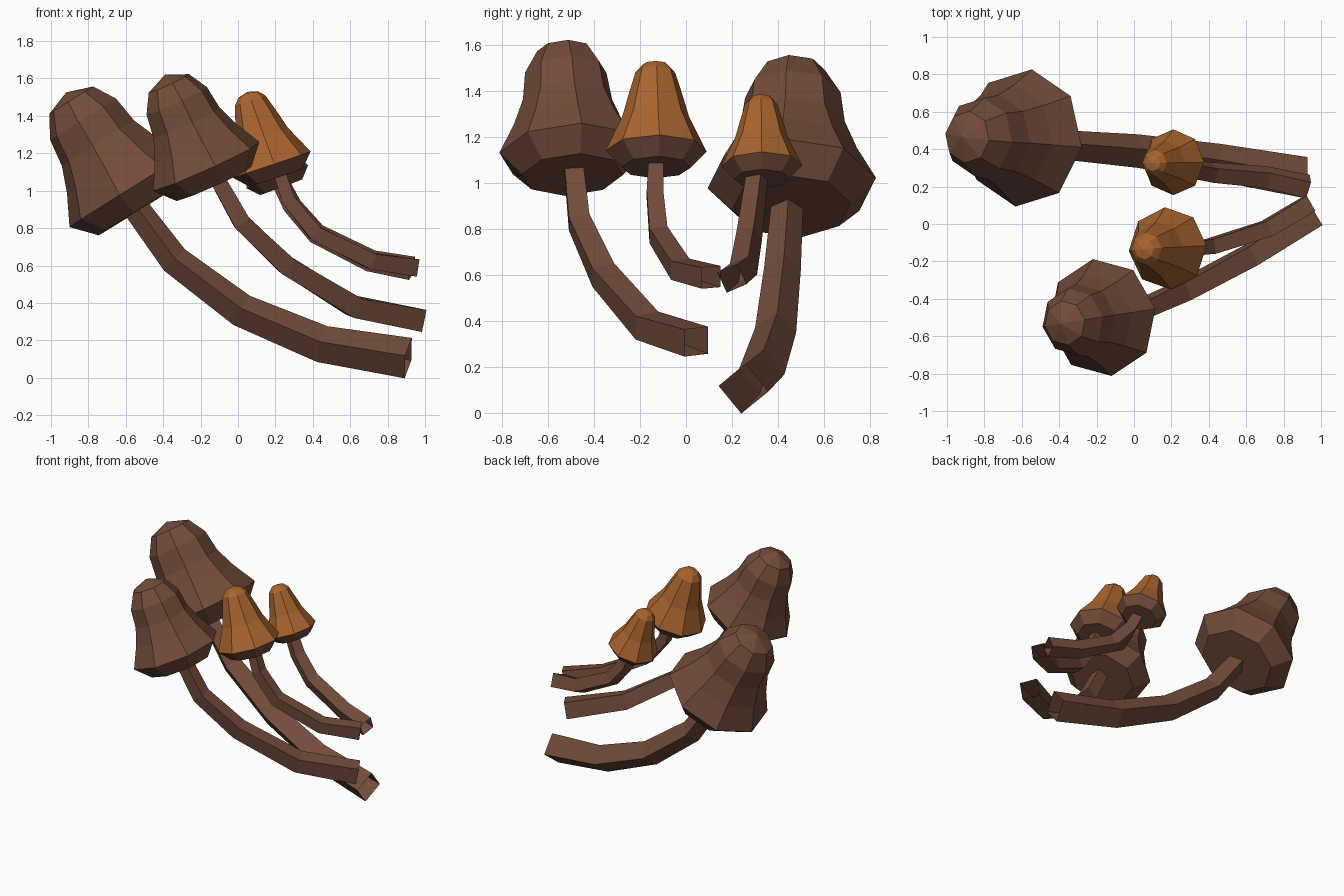
import bpy, bmesh, math
from mathutils import Vector

if "Cube" in bpy.data.objects:
    bpy.data.objects.remove(bpy.data.objects["Cube"])


def material(name, rgb):
    m = bpy.data.materials.new(name)
    m.diffuse_color = (*rgb, 1)
    m.use_nodes = True
    m.node_tree.nodes["Principled BSDF"].inputs["Base Color"].default_value = m.diffuse_color
    return m


BROWN = material("brown", (0.17, 0.072, 0.043))
ORANGE = material("orange", (0.40, 0.13, 0.028))


def finish(bm, name, mats):
    me = bpy.data.meshes.new(name)
    bm.to_mesh(me)
    bm.free()
    for m in mats:
        me.materials.append(m)
    ob = bpy.data.objects.new(name, me)
    bpy.context.collection.objects.link(ob)
    return ob


def bridge(bm, a, b):
    n = len(a)
    return [bm.faces.new((a[i], a[(i + 1) % n], b[(i + 1) % n], b[i])) for i in range(n)]


def cap(name, centre, axis, profile, tip, scale, turn, top_mat):
    """Eight-sided cap; profile is (radius, height) from underside to crown, rim second."""
    bm = bmesh.new()
    c, w = Vector(centre), Vector(axis).normalized()
    u = (Vector((1, 0, 0)) - w * w.x).normalized()
    v = w.cross(u)
    rings = []
    for r, h in profile:
        ring = []
        for i in range(8):
            a = math.radians(turn + 45 * i)
            ring.append(bm.verts.new(c + scale * (w * h + r * (u * math.cos(a) + v * math.sin(a)))))
        rings.append(ring)
    # underside and its slanted band stay brown
    bm.faces.new(rings[0][::-1])
    bridge(bm, rings[0], rings[1])
    # outer skin and crown
    top = []
    for a, b in zip(rings[1:], rings[2:]):
        top += bridge(bm, a, b)
    peak = bm.verts.new(c + w * tip * scale)
    for i in range(8):
        top.append(bm.faces.new((rings[-1][i], rings[-1][(i + 1) % 8], peak)))
    if top_mat is not BROWN:
        for f in top:
            f.material_index = 1
    finish(bm, name, [BROWN] if top_mat is BROWN else [BROWN, top_mat])


def stem(name, path, r0, r1, turn):
    """Four-sided tapered tube along a path, open at the foot."""
    bm = bmesh.new()
    pts = [Vector(p) for p in path]
    n = len(pts)
    rings = []
    for k, p in enumerate(pts):
        t = (pts[min(k + 1, n - 1)] - pts[max(k - 1, 0)]).normalized()
        side = (Vector((0, 1, 0)) - t * t.y).normalized()
        up = side.cross(t)
        r = r0 + (r1 - r0) * k / (n - 1)
        ring = []
        for i in range(4):
            a = math.radians(turn + 90 * i)
            ring.append(bm.verts.new(p + r * (side * math.cos(a) + up * math.sin(a))))
        rings.append(ring)
    for a, b in zip(rings, rings[1:]):
        bridge(bm, a, b)
    bmesh.ops.recalc_face_normals(bm, faces=bm.faces)
    # make sure the skin faces away from the path
    f = bm.faces[0]
    if f.normal.dot(f.calc_center_median() - (pts[0] + pts[1]) / 2) < 0:
        bmesh.ops.reverse_faces(bm, faces=bm.faces)
    finish(bm, name, [BROWN])


# Cap profiles: bell with a knob, and a slim cone
BELL = [(0.26, -0.12), (0.37, 0), (0.285, 0.16), (0.23, 0.30), (0.21, 0.45), (0.14, 0.57)]
CONE = [(0.15, -0.075), (0.22, 0), (0.145, 0.16), (0.12, 0.25), (0.087, 0.36), (0.055, 0.395)]

cap("large_brown_cap", (-0.59, 0.46, 1.0), (-0.53, 0.01, 0.85), BELL, 0.62, 1.0, -8, BROWN)
cap("small_brown_cap", (-0.17, -0.50, 1.13), (-0.41, -0.06, 0.91), BELL, 0.63, 0.855, 10, BROWN)
cap("large_orange_cap", (0.18, -0.13, 1.14), (-0.32, -0.01, 0.95), CONE, 0.41, 1.0, 4, ORANGE)
cap("small_orange_cap", (0.21, 0.33, 1.075), (-0.35, -0.01, 0.94), CONE, 0.41, 0.80, 0, ORANGE)

# Curved stems from cap down to the open foot
stem("large_brown_stem", [(-0.54, 0.44, 0.90), (-0.34, 0.42, 0.63), (0.02, 0.39, 0.36),
                          (0.45, 0.33, 0.18), (0.91, 0.25, 0.105)], 0.07, 0.11, 5)
stem("small_brown_stem", [(-0.12, -0.49, 1.08), (0.02, -0.465, 0.83), (0.26, -0.36, 0.60),
                          (0.62, -0.17, 0.38), (0.965, 0.045, 0.31)], 0.058, 0.085, 45)
stem("large_orange_stem", [(0.22, -0.13, 1.10), (0.27, -0.135, 0.95), (0.41, -0.12, 0.775),
                           (0.71, -0.025, 0.625), (0.94, 0.11, 0.59)], 0.046, 0.066, 45)
stem("small_orange_stem", [(0.23, 0.31, 1.04), (0.29, 0.295, 0.92), (0.42, 0.275, 0.77),
                           (0.71, 0.25, 0.625), (0.93, 0.20, 0.585)], 0.05, 0.068, 20)
